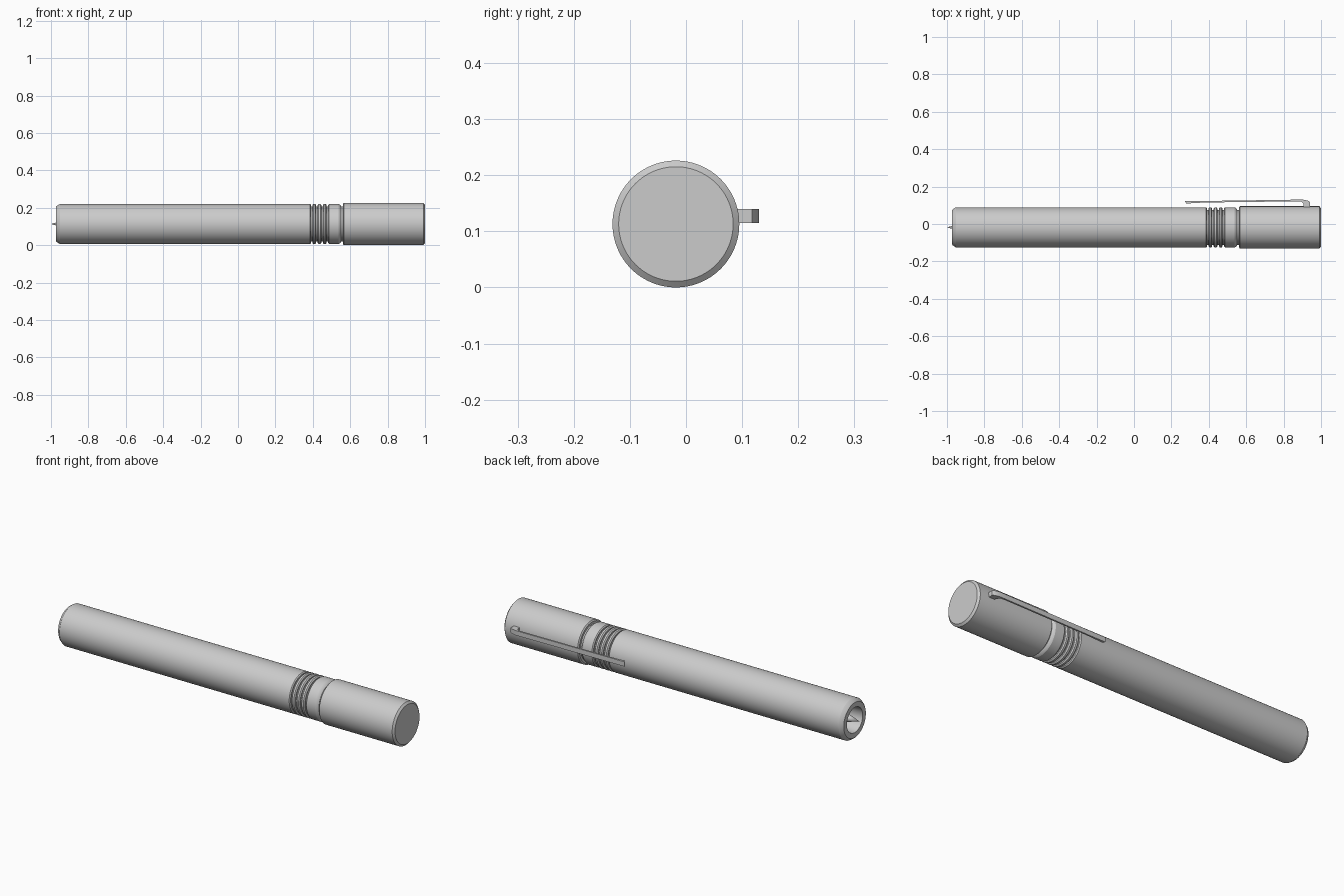
import bpy, bmesh, math
from mathutils import Matrix, Vector

default = bpy.data.objects.get("Cube")
if default:
    bpy.data.objects.remove(default, do_unlink=True)

AXIS_Y, AXIS_Z = -0.018, 0.113
SEGMENTS = 96

grey = bpy.data.materials.new("plain grey")
grey.use_nodes = True
colour = (0.6, 0.6, 0.6, 1)
grey.diffuse_color = colour
grey.node_tree.nodes["Principled BSDF"].inputs["Base Color"].default_value = colour


def finish(name, bm, angle=25):
    """Turn a bmesh into a named, shaded object."""
    bmesh.ops.remove_doubles(bm, verts=bm.verts, dist=1e-5)
    bmesh.ops.recalc_face_normals(bm, faces=bm.faces)
    mesh = bpy.data.meshes.new(name)
    bm.to_mesh(mesh)
    bm.free()
    mesh.materials.append(grey)
    obj = bpy.data.objects.new(name, mesh)
    bpy.context.collection.objects.link(obj)
    bpy.ops.object.select_all(action="DESELECT")
    obj.select_set(True)
    bpy.context.view_layer.objects.active = obj
    bpy.ops.object.shade_smooth_by_angle(angle=math.radians(angle))
    return obj


def lathe(name, profile):
    """Revolve (x, radius) points about the long axis."""
    bm = bmesh.new()
    verts = [bm.verts.new((x, 0, r)) for x, r in profile]
    edges = [bm.edges.new(pair) for pair in zip(verts, verts[1:])]
    bmesh.ops.spin(bm, geom=verts + edges, cent=(0, 0, 0), axis=(1, 0, 0),
                   angle=math.tau, steps=SEGMENTS, use_duplicate=False)
    bmesh.ops.translate(bm, verts=bm.verts, vec=(0, AXIS_Y, AXIS_Z))
    return finish(name, bm)


def extrude_plan(name, outline, z_low, z_high):
    """Extrude an (x, y) outline upward."""
    bm = bmesh.new()
    face = bm.faces.new([bm.verts.new((x, y, z_low)) for x, y in outline])
    top = bmesh.ops.extrude_face_region(bm, geom=[face])["geom"]
    bmesh.ops.translate(bm, vec=(0, 0, z_high - z_low),
                        verts=[v for v in top if isinstance(v, bmesh.types.BMVert)])
    return finish(name, bm)


# Barrel with a chamfered, hollow writing end
lathe("barrel", [(-0.86, 0), (-0.86, 0.06), (-0.972, 0.066), (-0.972, 0.092),
                 (-0.968, 0.097), (-0.953, 0.107), (0.386, 0.107),
                 (0.391, 0.102), (0.391, 0)])

# Grip rings sitting on a narrower core
lathe("grip_core", [(0.38, 0), (0.38, 0.094), (0.57, 0.094), (0.57, 0)])
for i in range(3):
    x = 0.398 + i * 0.028
    lathe(f"grip_ring_{i + 1}", [(x, 0), (x, 0.101), (x + 0.005, 0.107),
                                 (x + 0.015, 0.107), (x + 0.02, 0.101), (x + 0.02, 0)])

# Collar next to the cap
lathe("collar", [(0.482, 0), (0.482, 0.102), (0.487, 0.107), (0.538, 0.107),
                 (0.546, 0.103), (0.552, 0.096), (0.552, 0)])

# Cap
lathe("cap", [(0.561, 0), (0.561, 0.106), (0.566, 0.113), (0.991, 0.113),
              (1.0, 0.102), (1.0, 0)])

# Writing point
lathe("nib", [(-1.0, 0), (-0.93, 0.02), (-0.86, 0.02), (-0.86, 0)])

# Pocket clip with a tapered free end and a bent foot on the cap
extrude_plan("pocket_clip", [(0.272, 0.122), (0.28, 0.109), (0.305, 0.111),
                             (0.38, 0.115), (0.86, 0.121), (0.893, 0.12),
                             (0.905, 0.11), (0.908, 0.085), (0.94, 0.085),
                             (0.94, 0.118), (0.93, 0.125), (0.905, 0.13),
                             (0.86, 0.13), (0.38, 0.123)],
             0.115, 0.14)
